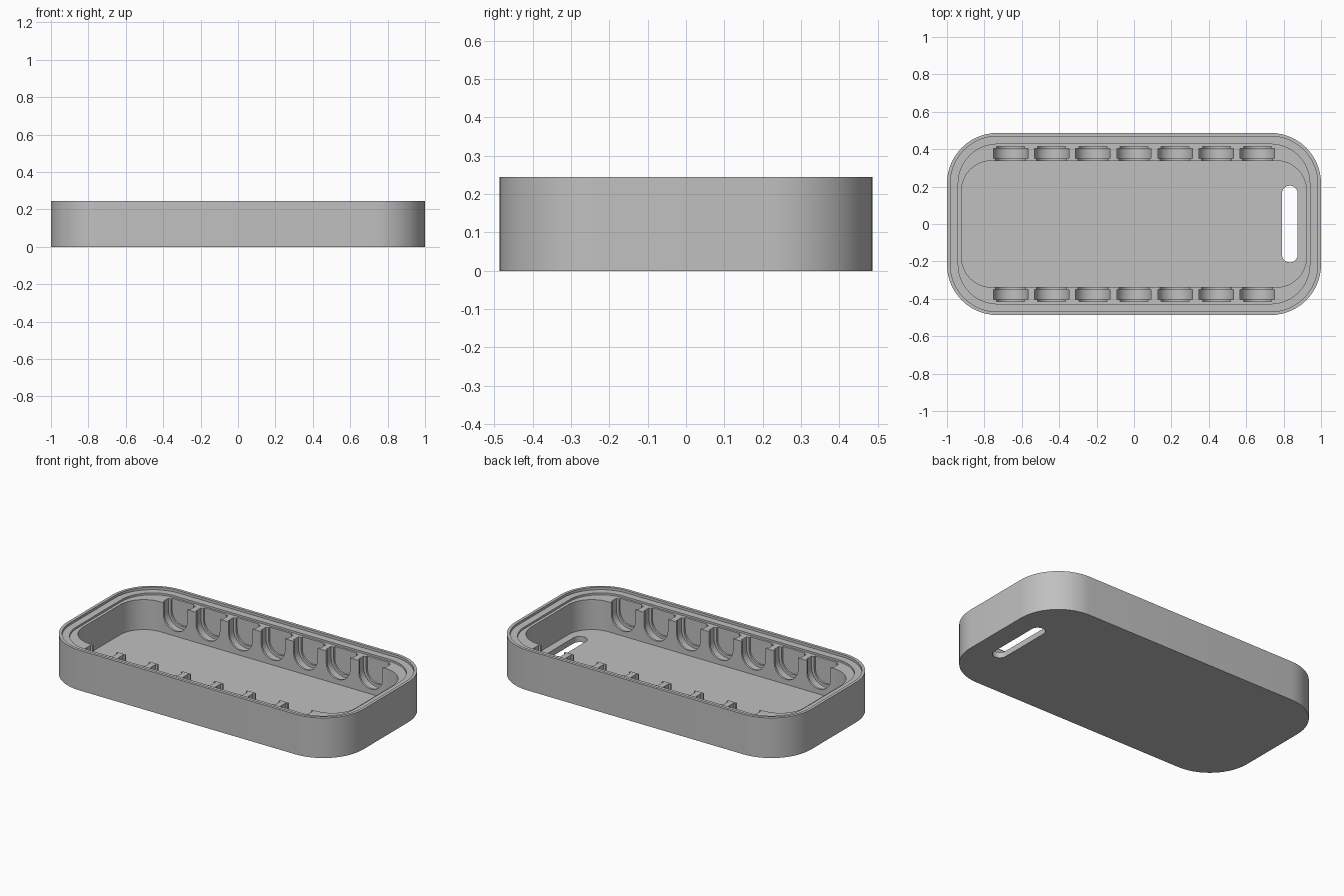
import bpy
import bmesh
import math

if "Cube" in bpy.data.objects:
    bpy.data.objects.remove(bpy.data.objects["Cube"], do_unlink=True)

HX, HY, HEIGHT, FLOOR = 1.0, 0.487, 0.245, 0.035
RADIUS = 0.27
SLOT_Z, PITCH, COUNT = 0.145, 0.22, 7

grey = bpy.data.materials.new("plain grey")
grey.use_nodes = True
colour = (0.53, 0.53, 0.53, 1)
grey.diffuse_color = colour
grey.node_tree.nodes["Principled BSDF"].inputs["Base Color"].default_value = colour


def rounded_rect(hx, hy, r, steps=14):
    """Outline of a rounded rectangle, counter-clockwise."""
    pts = []
    for q, (sx, sy) in enumerate([(1, 1), (-1, 1), (-1, -1), (1, -1)]):
        for i in range(steps + 1):
            a = math.pi / 2 * (q + i / steps)
            pts.append((sx * (hx - r) + r * math.cos(a),
                        sy * (hy - r) + r * math.sin(a)))
    return pts


def u_shape(cx, r, steps=32):
    """Outline with a half-round bottom and an open, straight top."""
    arc = [math.pi * (1 + i / steps) for i in range(steps + 1)]
    pts = [(cx + r * math.cos(a), SLOT_Z + r * math.sin(a)) for a in arc]
    return pts + [(cx + r, HEIGHT + 0.1), (cx - r, HEIGHT + 0.1)]


def add_prism(bm, pts):
    """Solid between two matching lists of 3D points."""
    low, high = [[bm.verts.new(p) for p in ring] for ring in pts]
    bm.faces.new(low[::-1])
    bm.faces.new(high)
    n = len(low)
    for i in range(n):
        j = (i + 1) % n
        bm.faces.new((low[i], low[j], high[j], high[i]))


def make_object(name, prisms):
    bm = bmesh.new()
    for p in prisms:
        add_prism(bm, p)
    bmesh.ops.remove_doubles(bm, verts=bm.verts, dist=0.00001)
    bmesh.ops.recalc_face_normals(bm, faces=bm.faces)
    mesh = bpy.data.meshes.new(name)
    bm.to_mesh(mesh)
    bm.free()
    mesh.materials.append(grey)
    ob = bpy.data.objects.new(name, mesh)
    bpy.context.collection.objects.link(ob)
    return ob


def upright(outline, z0, z1):
    return [[(x, y, z) for x, y in outline] for z in (z0, z1)]


def sideways(outline, y0, y1):
    return [[(x, y, z) for x, z in outline] for y in (y0, y1)]


def slot_row(r, y0, y1):
    """Matching rows of slot solids on both long sides."""
    out = []
    for side in (-1, 1):
        for i in range(COUNT):
            cx = (i - (COUNT - 1) / 2) * PITCH
            out.append(sideways(u_shape(cx, r), side * y0, side * y1))
    return out


def inset(d):
    return rounded_rect(HX - d, HY - d, RADIUS - d)


# Outer shell
tray = make_object("tray", [upright(inset(0), 0, HEIGHT)])

# Handle hole, moved to one end
hole = [(x + 0.833, y) for x, y in rounded_rect(0.042, 0.205, 0.0415, 8)]
TOP = HEIGHT + 0.1

cutters = [
    # Stepped rim and main cavity
    make_object("rim_cutter", [upright(inset(0.018), 0.23, TOP)]),
    make_object("step_cutter", [upright(inset(0.06), 0.218, TOP)]),
    make_object("cavity_cutter", [upright(rounded_rect(0.922, 0.338, 0.16), FLOOR, TOP)]),
    # Slots: narrow mouth, wider pocket, shallow round recess behind
    make_object("mouth_cutter", slot_row(0.08, 0.3, 0.37)),
    make_object("pocket_cutter", slot_row(0.092, 0.35, 0.403)),
    make_object("recess_cutter", slot_row(0.075, 0.38, 0.414)),
    make_object("hole_cutter", [upright(hole, -0.1, 0.1)]),
]

for c in cutters:
    c.hide_render = True
    mod = tray.modifiers.new(c.name, "BOOLEAN")
    mod.operation = "DIFFERENCE"
    mod.solver = "EXACT"
    mod.object = c

# Apply the cuts and drop the cutters
bpy.context.view_layer.update()
graph = bpy.context.evaluated_depsgraph_get()
result = bpy.data.meshes.new_from_object(tray.evaluated_get(graph))
tray.modifiers.clear()
tray.data = result
result.materials.clear()
result.materials.append(grey)
for p in result.polygons:
    p.material_index = 0
for c in cutters:
    bpy.data.objects.remove(c, do_unlink=True)

# Smooth the rounded walls, keep the edges sharp
bpy.ops.object.select_all(action="DESELECT")
tray.select_set(True)
bpy.context.view_layer.objects.active = tray
bpy.ops.object.shade_smooth_by_angle(angle=math.radians(30))
